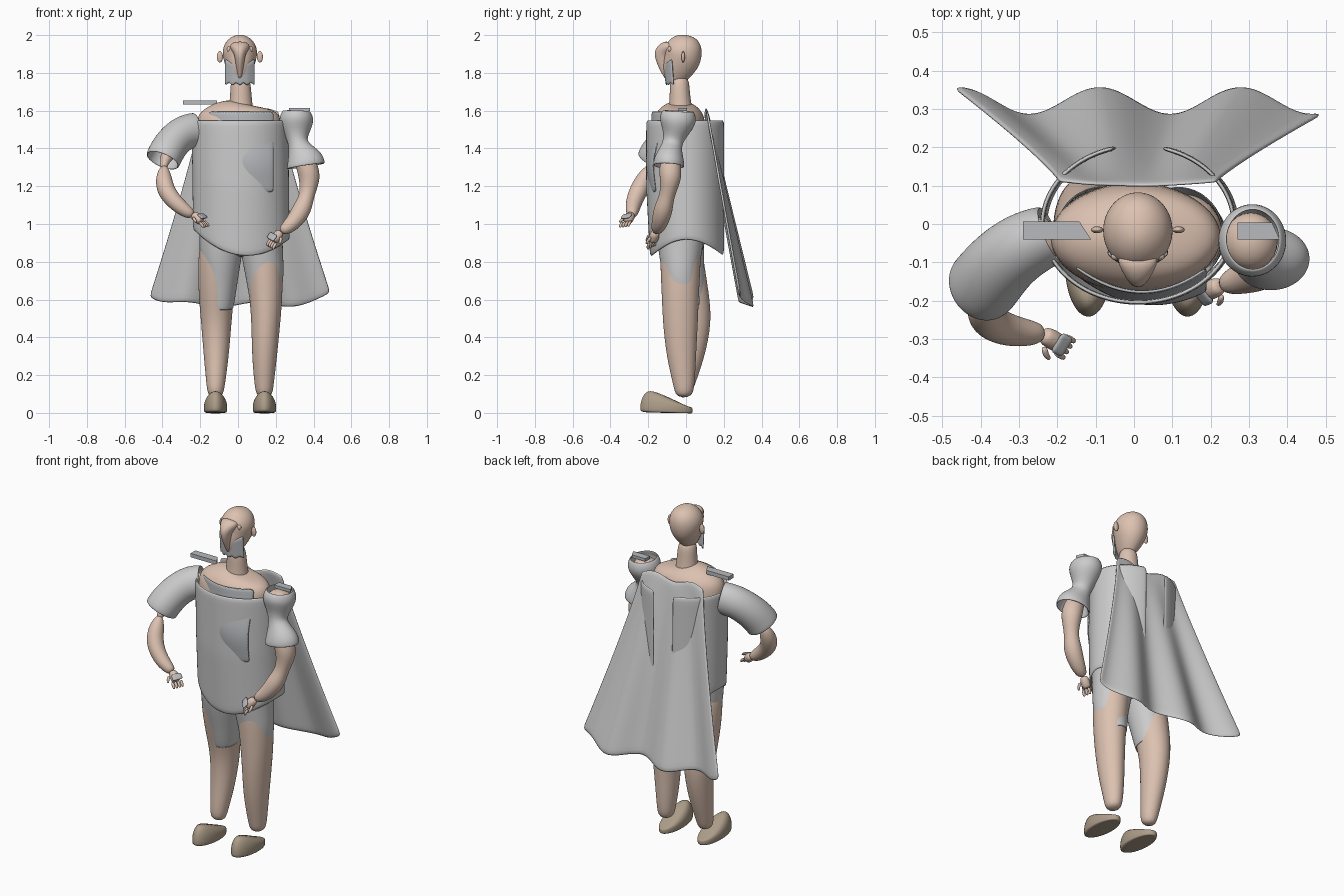
import bpy, bmesh
from math import sin, cos, pi
from mathutils import Vector


def material(name, rgb):
    m = bpy.data.materials.new(name)
    m.diffuse_color = (*rgb, 1)
    return m


SKIN = material("skin", (0.72, 0.54, 0.44))
LEATHER = material("leather", (0.42, 0.34, 0.25))
PLATE = material("plate_grey", (0.48, 0.49, 0.51))
CLOTH = material("cloth", (0.7, 0.7, 0.68))


def finish(bm, name, mat=None, thick=0, sub=1):
    bmesh.ops.recalc_face_normals(bm, faces=bm.faces)
    me = bpy.data.meshes.new(name)
    bm.to_mesh(me)
    bm.free()
    ob = bpy.data.objects.new(name, me)
    bpy.context.collection.objects.link(ob)
    if mat:
        me.materials.append(mat)
    for p in me.polygons:
        p.use_smooth = True
    if thick:
        s = ob.modifiers.new("thickness", 'SOLIDIFY')
        s.thickness, s.offset = thick, 0
    if sub:
        ob.modifiers.new("smooth", 'SUBSURF').levels = sub
    return ob


def tube(name, pts, mat=None, thick=0, n=16, sub=2):
    """Loft rings (x, y, z, rx[, ry]) along a path; open when given a thickness."""
    bm = bmesh.new()
    c = [Vector(p[:3]) for p in pts]
    rings = []
    for i, p in enumerate(pts):
        t = (c[min(i + 1, len(c) - 1)] - c[max(i - 1, 0)]).normalized()
        u = Vector((0, 1, 0)).cross(t).normalized()
        v = t.cross(u)
        rx, ry = p[3], p[-1]
        rings.append([bm.verts.new(c[i] + u * rx * cos(2 * pi * k / n) + v * ry * sin(2 * pi * k / n))
                      for k in range(n)])
    for a, b in zip(rings, rings[1:]):
        for k in range(n):
            bm.faces.new((a[k], a[(k + 1) % n], b[(k + 1) % n], b[k]))
    if not thick:
        bm.faces.new(rings[0])
        bm.faces.new(rings[-1])
    return finish(bm, name, mat, thick, sub)


def panel(name, f, nu, nv, thick, mat=None, sub=1):
    """Cloth sheet from f(u, v), both 0..1."""
    bm = bmesh.new()
    g = [[bm.verts.new(f(i / nu, j / nv)) for j in range(nv + 1)] for i in range(nu + 1)]
    for i in range(nu):
        for j in range(nv):
            bm.faces.new((g[i][j], g[i + 1][j], g[i + 1][j + 1], g[i][j + 1]))
    return finish(bm, name, mat, thick, sub)


def ball(name, loc, size, mat=SKIN):
    bm = bmesh.new()
    bmesh.ops.create_uvsphere(bm, u_segments=24, v_segments=14, radius=1)
    bmesh.ops.scale(bm, vec=size, verts=bm.verts)
    bmesh.ops.translate(bm, vec=loc, verts=bm.verts)
    return finish(bm, name, mat, sub=0)


def box(name, lo, hi, skew=0, mat=PLATE):
    """Box, optionally with one end cut at a slant."""
    bm = bmesh.new()
    bmesh.ops.create_cube(bm, size=1)
    for v in bm.verts:
        v.co = [l + (k + .5) * (h - l) for l, h, k in zip(lo, hi, v.co)]
        if v.co.x > (lo[0] + hi[0]) / 2 and v.co.y > (lo[1] + hi[1]) / 2:
            v.co.x -= skew
    ob = finish(bm, name, mat, sub=0)
    for p in ob.data.polygons:
        p.use_smooth = False


# Head, face and neck
tube("head", [(.01, -.06, 1.74, .02, .03), (.01, -.06, 1.765, .042, .06), (.01, -.045, 1.82, .07, .088),
              (.01, -.02, 1.87, .09, .102), (.01, -.015, 1.92, .096, .106), (.01, -.022, 1.965, .078, .09),
              (.01, -.025, 1.993, .042, .05), (.01, -.025, 2.002, .01, .012)], SKIN)
tube("nose", [(.01, -.09, 1.765, .012, .02), (.01, -.108, 1.82, .018, .03), (.01, -.12, 1.87, .026, .042),
              (.01, -.125, 1.905, .032, .05), (.01, -.1, 1.935, .055, .042), (.01, -.08, 1.955, .05, .02)], SKIN)
tube("neck", [(.015, -.03, 1.58, .075, .07), (.015, -.03, 1.63, .062, .06), (.015, -.033, 1.7, .057, .054),
              (.012, -.035, 1.79, .05, .05)], SKIN)
for s in (-1, 1):
    ball("ear", (.01 + s * .106, -.015, 1.885), (.016, .009, .03))
    ball("brow", (.01 + s * .056, -.085, 1.925), (.014, .01, .015))
panel("beard", lambda u, v: (.01 + (u - .5) * .155, -.112 + 1.5 * (u - .5) ** 2 * .1 + .01 * v,
                             1.845 - v * (.105 + .008 * cos(u * 8 * pi)) + .12 * (u - .5) ** 2 * (1 - v)),
      16, 6, .012, PLATE)

# Body
tube("torso", [(.0, -.02, .82, .15, .1), (.0, -.02, .9, .2, .13), (.0, -.03, 1.1, .19, .14),
               (.0, -.035, 1.35, .21, .15), (.005, -.035, 1.53, .235, .145), (.005, -.035, 1.595, .215, .125),
               (.005, -.035, 1.63, .13, .085), (.01, -.035, 1.645, .05, .04)], SKIN)
tube("right_leg", [(-.1, -.03, .95, .1, .11), (-.11, -.015, .8, .105, .11), (-.115, .02, .62, .096, .105),
                   (-.115, .045, .48, .082, .095), (-.115, .025, .3, .068, .075), (-.118, -.01, .15, .05, .055),
                   (-.12, -.02, .08, .04, .042)], SKIN)
tube("left_leg", [(.13, -.025, .95, .1, .11), (.14, -.03, .8, .1, .11), (.148, -.03, .62, .09, .1),
                  (.148, -.03, .48, .078, .095), (.14, -.025, .3, .068, .08), (.138, -.01, .15, .052, .058),
                  (.14, -.01, .08, .042, .045)], SKIN)
for x, side in ((-.119, "right"), (.14, "left")):
    tube(side + "_shoe", [(x, -.105, .0, .054, .13), (x, -.105, .004, .062, .14), (x, -.102, .04, .063, .141),
                          (x, -.098, .066, .056, .132), (x, -.09, .082, .035, .105)], LEATHER, n=24)

# Short breeches, showing beside the thighs
tube("right_breeches", [(-.085, -.03, .98, .12, .13), (-.092, -.025, .84, .112, .116), (-.092, .0, .7, .088, .1),
                        (-.098, .02, .55, .072, .085)], CLOTH, .008)
tube("left_breeches", [(.115, -.03, .98, .12, .13), (.128, -.03, .84, .108, .112), (.146, -.03, .7, .099, .088),
                       (.138, -.015, .56, .068, .09)], CLOTH, .008)


# Tunic: an open-backed tube with a scalloped hem
def tunic(u, v):
    a = pi / 2 + .24 + u * (2 * pi - .5)
    hem = .885 - .055 * cos(2 * (a - pi / 2)) - .025 * cos(a)
    z = 1.55 + (hem - 1.55) * v
    ry = .205 - (.04 * max(0, v - .5) if sin(a) < 0 else 0)
    return (.01 + .008 * v + .25 * cos(a), ry * sin(a), z)


panel("tunic", tunic, 48, 12, .012, CLOTH)


# Inner bib: peeks above the collar and pushes through at the belly
def bib(u, v):
    x = -.155 + .345 * u
    y = -.178 - .03 * sin(pi * .8 * v) ** 3 + (2.2 - .4 * v) * (x - .02 - .05 * v) ** 2
    return (x, y, 1.597 - .43 * v)


panel("bib", bib, 12, 12, .01, PLATE)


# Cape
def cape(u, v):
    s = 2 * u - 1
    x = .01 + s * (.205 + .275 * v ** 1.15)
    fold = cos(2 * pi * (s * .48 + .1) / .37)
    y = .1 + .012 * s * s * (1 - v) + v * (.22 + .036 * fold)
    z = 1.6 - .015 * cos(s * 5) * (1 - v) - v * (1.03 - .055 * s ** 6 + .012 * fold)
    return (x, y, z)


panel("cape", cape, 40, 20, .012, CLOTH)

# Sleeves
tube("right_sleeve", [(-.215, -.025, 1.5, .09, .075), (-.29, -.055, 1.485, .09, .085), (-.35, -.105, 1.43, .09, .09),
                      (-.385, -.15, 1.37, .09, .095), (-.4, -.165, 1.335, .09, .095)], CLOTH, .012)
tube("left_sleeve", [(.31, -.04, 1.6, .07, .08), (.308, -.042, 1.55, .093, .1), (.31, -.055, 1.49, .068, .065),
                     (.315, -.07, 1.435, .042, .045), (.33, -.08, 1.39, .062, .055),
                     (.355, -.09, 1.34, .095, .076), (.36, -.092, 1.305, .1, .08)], CLOTH, .012)

# Arms
tube("right_upper_arm", [(-.2, -.02, 1.52, .06), (-.29, -.06, 1.47, .07), (-.36, -.12, 1.4, .055),
                         (-.39, -.17, 1.33, .022), (-.395, -.19, 1.29, .02)], SKIN)
tube("right_forearm", [(-.39, -.185, 1.31, .018), (-.395, -.215, 1.25, .045), (-.385, -.25, 1.18, .05),
                       (-.34, -.275, 1.12, .045), (-.28, -.285, 1.07, .037), (-.235, -.285, 1.045, .024)], SKIN)
ball("left_shoulder", (.305, -.045, 1.535), (.07, .075, .06))
tube("left_arm", [(.31, -.06, 1.52, .05), (.32, -.075, 1.42, .036), (.365, -.085, 1.31, .06), (.382, -.08, 1.24, .06),
                  (.365, -.1, 1.15, .036), (.342, -.12, 1.08, .054), (.29, -.14, 1.0, .044),
                  (.225, -.16, .955, .027)], SKIN)


# Hands: palm, back-of-hand guard, four fingers and a thumb
def hand(side, wrist, way, across, up):
    w, d, a, n = Vector(wrist), Vector(way).normalized(), Vector(across).normalized(), Vector(up).normalized()
    tube(side + "_palm", [(*(w + d * k), r) for k, r in ((-.02, .02), (0, .027), (.03, .028), (.05, .022))], SKIN, n=10)
    panel(side + "_hand_guard", lambda u, v: w + d * (.015 + .04 * u) + a * (v - .5) * .06 + n * .026, 3, 3, .012, PLATE)
    for i in range(4):
        b = w + d * .045 + a * (i - 1.5) * .017
        tube(side + "_finger", [(*b, .009), (*(b + d * .025), .009), (*(b + d * .042 - n * .008), .007)], SKIN, n=8, sub=1)
    b = w + d * .005 + a * .026
    tube(side + "_thumb", [(*b, .01), (*(b + d * .02 + a * .018), .009), (*(b + d * .04 + a * .022), .006)], SKIN, n=8, sub=1)


hand("right", (-.225, -.295, 1.04), (.06, -.035, -.05), (-.5, -.8, -.1), (.4, -.2, .7))
hand("left", (.215, -.165, .945), (-.045, -.02, -.06), (.5, -.6, -.3), (-.5, -.5, .5))

# Shoulder plates
box("right_shoulder_plate", (-.29, -.04, 1.632), (-.112, .006, 1.655), .03)
box("left_shoulder_plate", (.27, -.04, 1.597), (.38, .004, 1.614), .02)
